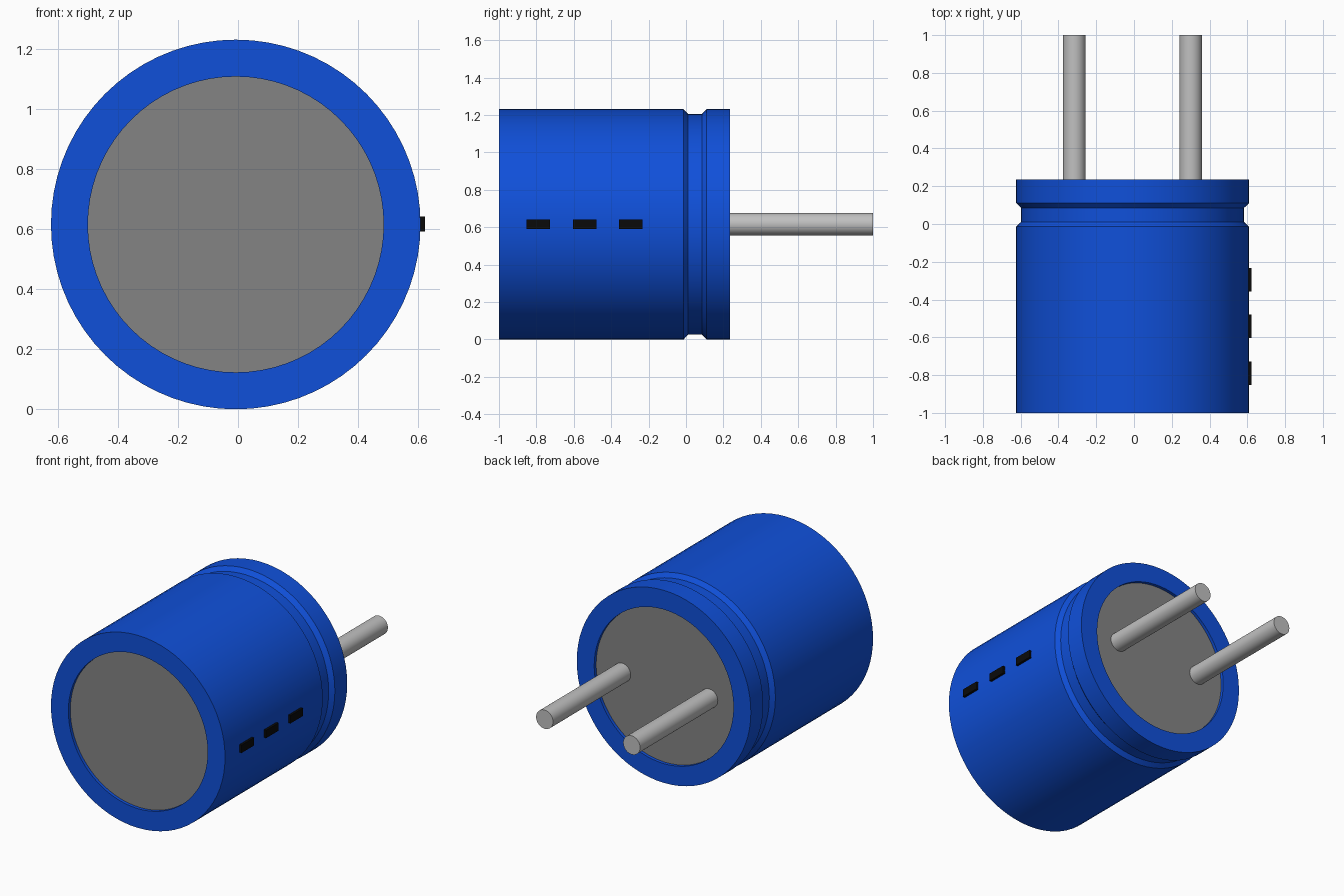
import bpy, bmesh, math

cube = bpy.data.objects.get("Cube")
if cube:
    bpy.data.objects.remove(cube, do_unlink=True)

CX, CZ = -0.0075, 0.616   # body axis, running along y
R = 0.616                 # body radius
R_CAP = 0.493             # end cap radius


def make_material(name, rgb, rough=0.5):
    mat = bpy.data.materials.new(name)
    mat.use_nodes = True
    mat.diffuse_color = (*rgb, 1)
    bsdf = mat.node_tree.nodes["Principled BSDF"]
    bsdf.inputs["Base Color"].default_value = (*rgb, 1)
    bsdf.inputs["Roughness"].default_value = rough
    return mat


blue = make_material("blue sleeve", (0.005, 0.08, 0.70))
grey = make_material("dark grey cap", (0.23, 0.23, 0.23))
silver = make_material("silver metal", (0.53, 0.53, 0.53))
black = make_material("black marking", (0.003, 0.003, 0.003))


def lathe(name, profile, segments, mat, x=CX, closed=False):
    """Revolve (radius, y) points about a y axis; open profiles get flat ends."""
    bm = bmesh.new()
    rings = []
    for r, y in profile:
        rings.append([bm.verts.new((r * math.cos(a), y, r * math.sin(a)))
                      for a in (2 * math.pi * i / segments for i in range(segments))])
    pairs = list(zip(rings, rings[1:]))
    if closed:
        pairs.append((rings[-1], rings[0]))
    else:
        bm.faces.new(rings[0])
        bm.faces.new(rings[-1])
    for a, b in pairs:
        for i in range(segments):
            j = (i + 1) % segments
            bm.faces.new((a[i], a[j], b[j], b[i]))
    bmesh.ops.recalc_face_normals(bm, faces=bm.faces)
    mesh = bpy.data.meshes.new(name)
    bm.to_mesh(mesh)
    bm.free()
    mesh.materials.append(mat)
    obj = bpy.data.objects.new(name, mesh)
    obj.location = (x, 0, CZ)
    bpy.context.collection.objects.link(obj)
    bpy.ops.object.select_all(action='DESELECT')
    obj.select_set(True)
    bpy.context.view_layer.objects.active = obj
    bpy.ops.object.shade_smooth_by_angle(angle=math.radians(25))
    return obj


# Hollow sleeve with a crimped groove near the back
lathe("sleeve", [(R_CAP, -1.0), (R, -1.0), (R, -0.013), (0.59, 0.011),
                 (0.59, 0.085), (R, 0.11), (R, 0.235), (R_CAP, 0.235)],
      72, blue, closed=True)

# Slightly recessed grey core, seen at both ends
lathe("end_caps", [(R_CAP, -0.98), (R_CAP, 0.215)], 72, grey)

# Two terminal pins on the back
for side, dx in (("right", -0.308), ("left", 0.308)):
    lathe(f"{side}_pin", [(0.06, 0.2), (0.06, 1.0)], 32, silver, x=CX + dx)

# Row of polarity dashes on the left side
for i, y in enumerate((-0.79, -0.542, -0.296)):
    bpy.ops.mesh.primitive_cube_add(size=1, location=(0.6125, y, CZ + 0.001))
    dash = bpy.context.object
    dash.name = f"polarity_dash_{i + 1}"
    dash.scale = (0.021, 0.125, 0.05)
    dash.data.materials.append(black)
